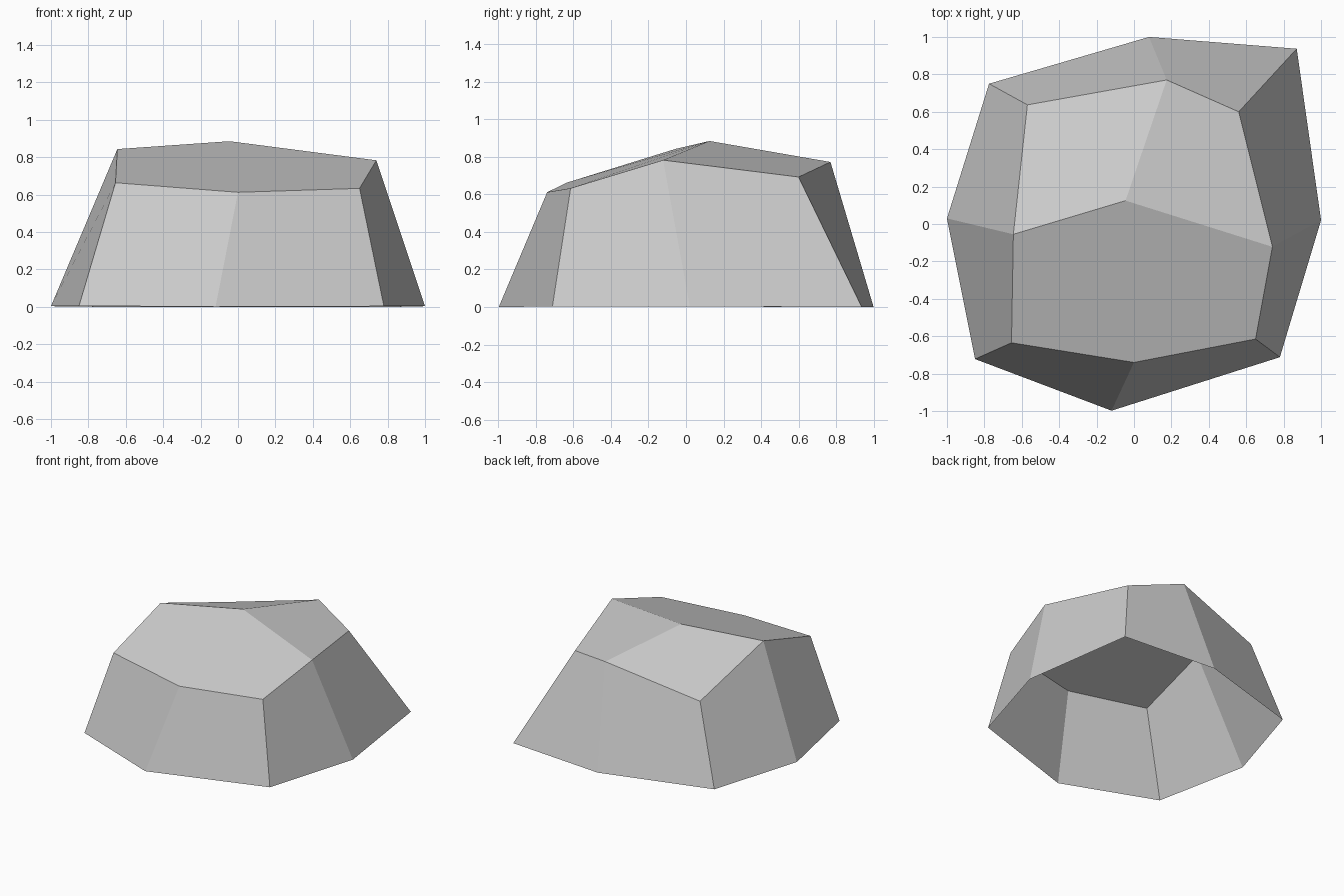
import bpy
import bmesh

default_cube = bpy.data.objects.get("Cube")
if default_cube:
    bpy.data.objects.remove(default_cube, do_unlink=True)

# Plain stone colour
stone = bpy.data.materials.new("stone_grey")
stone.use_nodes = True
stone.diffuse_color = (0.603, 0.603, 0.603, 1)
shader = next(n for n in stone.node_tree.nodes if n.type == "BSDF_PRINCIPLED")
shader.inputs["Base Color"].default_value = stone.diffuse_color
shader.inputs["Roughness"].default_value = 0.9

# Ground outline and shoulder outline, counter-clockwise from the front corner
ground_outline = [(-.85, -.722, .005), (-.12, -.998, 0), (.78, -.712, .003), (1, .02, .003),
                  (.87, .937, 0), (.08, 1, 0), (-.775, .75, 0), (-1, .03, .003)]
shoulder_outline = [(-.655, -.635, .663), (0, -.74, .612), (.65, -.615, .633), (.74, -.122, .783),
                    (.56, .6, .693), (.175, .77, .773), (-.57, .637, .605), (-.645, -.055, .843)]
peak_point = (-.045, .125, .885)


def add_ring(bm, points):
    """Add one outline as a list of vertices."""
    return [bm.verts.new(point) for point in points]


bm = bmesh.new()
ground = add_ring(bm, ground_outline)
shoulder = add_ring(bm, shoulder_outline)
peak = bm.verts.new(peak_point)

# Each corner carries two sloping sides and one top facet; the underside is open.
# Every face starts at its corner, so its fold runs from there to the middle of that side.
for corner in range(0, len(ground), 2):
    before, after = corner - 1, corner + 1
    tip = shoulder[corner]
    bm.faces.new((tip, ground[corner], ground[after], shoulder[after]))
    bm.faces.new((tip, shoulder[before], ground[before], ground[corner]))
    bm.faces.new((tip, shoulder[after], peak, shoulder[before]))

# Rock object with faceted shading
mesh = bpy.data.meshes.new("rock")
bm.to_mesh(mesh)
bm.free()
mesh.materials.append(stone)
rock = bpy.data.objects.new("rock", mesh)
bpy.context.scene.collection.objects.link(rock)
